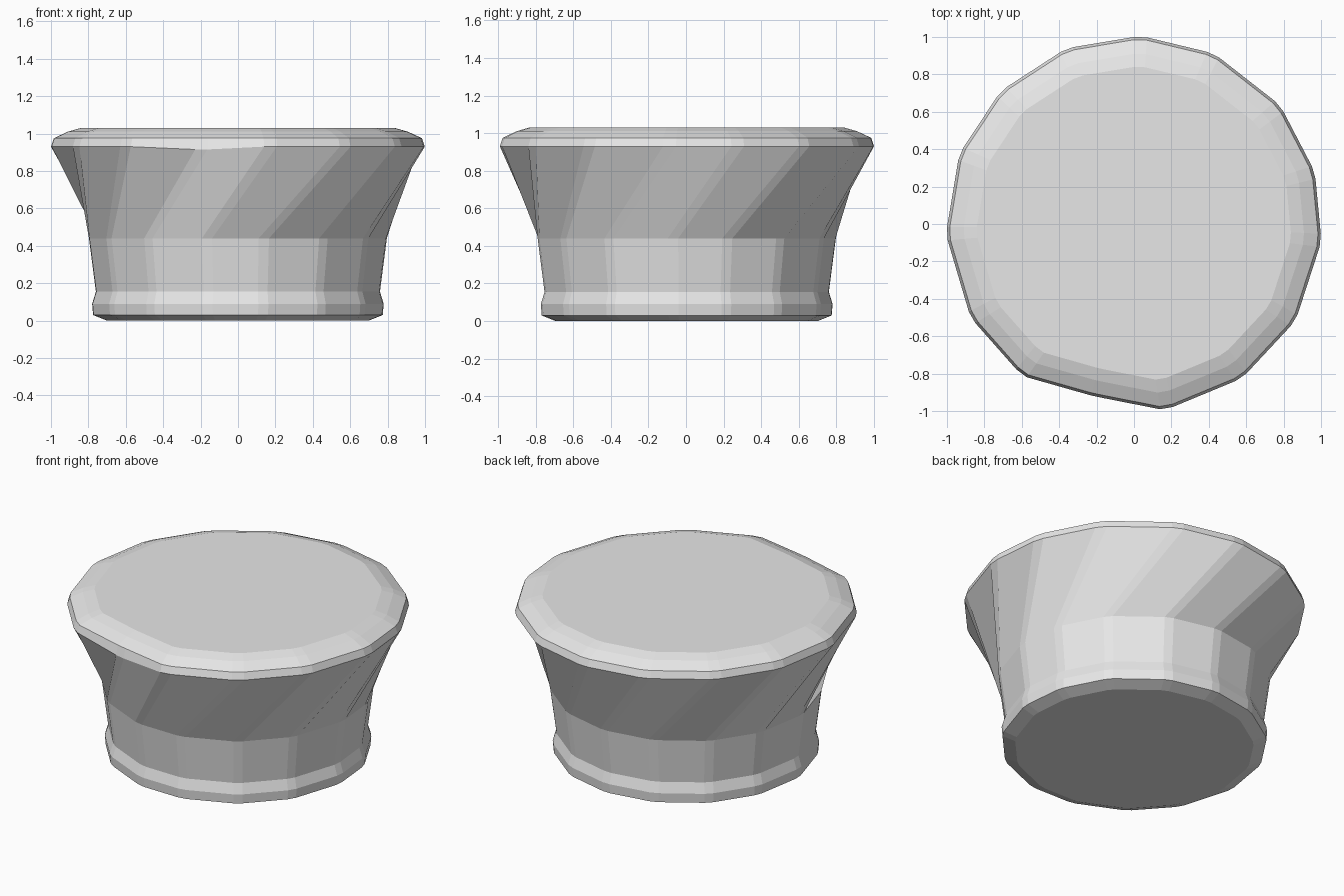
import bpy, bmesh, math

cube = bpy.data.objects.get("Cube")
if cube:
    bpy.data.objects.remove(cube, do_unlink=True)

# One plain grey material
grey = bpy.data.materials.new("light grey")
grey.use_nodes = True
colour = (0.8, 0.8, 0.8, 1)
grey.diffuse_color = colour
grey.node_tree.nodes["Principled BSDF"].inputs["Base Color"].default_value = colour

# Slightly uneven corners around the body; each one is narrowly chamfered
CORNERS = [-177, -150, -127, -102, -80, -55, -31, -5, 16, 39, 65, 88, 111, 135, 158]
CHAMFER = 2
DENTED = -102

# Profile from foot to top: radius, height
PROFILE = [(0.70, 0), (0.775, 0.03), (0.78, 0.09), (0.76, 0.155), (0.797, 0.44),
           (1.0, 0.93), (0.985, 0.975), (0.91, 1.01), (0.84, 1.03)]
WAIST = 4


def make_ring(bm, radius, height, dent):
    ring = []
    for corner in CORNERS:
        dented = dent and corner == DENTED
        r = radius * (0.945 if dented else 1)
        for side in (-1, 1):
            a = math.radians(corner + side * CHAMFER)
            ring.append(bm.verts.new((r * math.cos(a), r * math.sin(a), height)))
    return ring


def bridge(bm, low, high, shift=0):
    n = len(low)
    for i in range(n):
        j = (i + 1) % n
        bm.faces.new((low[i], low[j], high[(j + shift) % n], high[(i + shift) % n]))


# Foot, waist, twisted flare and rounded rim in one closed body
bm = bmesh.new()
rings = [make_ring(bm, r, z, k > WAIST) for k, (r, z) in enumerate(PROFILE)]
for k in range(len(rings) - 1):
    # The flare runs one corner round as it widens
    bridge(bm, rings[k], rings[k + 1], 2 if k == WAIST else 0)
bm.faces.new(list(reversed(rings[0])))
bm.faces.new(rings[-1])

# Small dip of the rim edge at the dented corner
first = CORNERS.index(DENTED) * 2
for v in rings[WAIST + 1][first:first + 2]:
    v.co.z -= 0.015

bmesh.ops.recalc_face_normals(bm, faces=bm.faces[:])
mesh = bpy.data.meshes.new("flared_knob")
bm.to_mesh(mesh)
bm.free()
mesh.materials.append(grey)
knob = bpy.data.objects.new("flared_knob", mesh)
bpy.context.collection.objects.link(knob)
